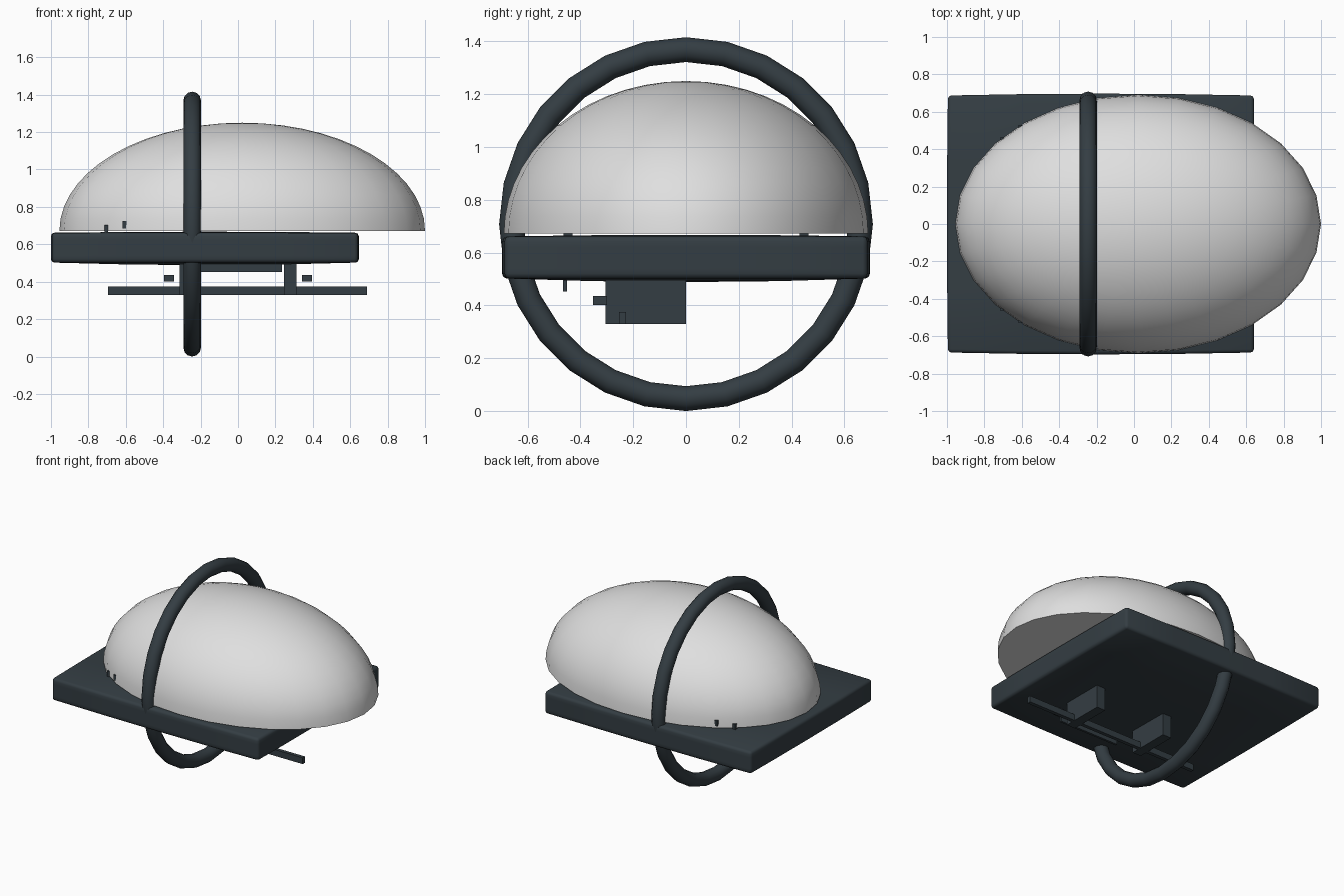
import bpy, bmesh, math

if "Cube" in bpy.data.objects:
    bpy.data.objects.remove(bpy.data.objects["Cube"])


def material(name, rgb):
    m = bpy.data.materials.new(name)
    m.diffuse_color = (*rgb, 1)
    m.use_nodes = True
    m.node_tree.nodes["Principled BSDF"].inputs["Base Color"].default_value = m.diffuse_color
    return m


PALE = material("pale grey", (0.74, 0.74, 0.74))
DARK = material("dark slate", (0.034, 0.047, 0.056))


def finish(name, bm, mat, smooth_angle=None):
    bmesh.ops.recalc_face_normals(bm, faces=bm.faces)
    mesh = bpy.data.meshes.new(name)
    bm.to_mesh(mesh)
    bm.free()
    ob = bpy.data.objects.new(name, mesh)
    bpy.context.collection.objects.link(ob)
    mesh.materials.append(mat)
    if smooth_angle:
        bpy.ops.object.select_all(action='DESELECT')
        bpy.context.view_layer.objects.active = ob
        ob.select_set(True)
        bpy.ops.object.shade_smooth_by_angle(angle=math.radians(smooth_angle))
    return ob


def box(name, x0, x1, y0, y1, z0, z1):
    bm = bmesh.new()
    bmesh.ops.create_cube(bm, size=1)
    for v in bm.verts:
        v.co.x = (x0 + x1) / 2 + v.co.x * (x1 - x0)
        v.co.y = (y0 + y1) / 2 + v.co.y * (y1 - y0)
        v.co.z = (z0 + z1) / 2 + v.co.z * (z1 - z0)
    return finish(name, bm, DARK)


# Half-ellipsoid dome with flat underside
bm = bmesh.new()
bmesh.ops.create_uvsphere(bm, u_segments=28, v_segments=28, radius=1)
bmesh.ops.delete(bm, geom=[v for v in bm.verts if v.co.z < -0.01], context='VERTS')
bmesh.ops.contextual_create(bm, geom=[e for e in bm.edges if e.is_boundary])
for v in bm.verts:
    v.co = (0.0225 + 0.9775 * v.co.x, 0.69 * v.co.y, 0.672 + 0.578 * v.co.z)
finish("dome", bm, PALE, 50)

# Base slab, very slightly bulged, with softened edges
bm = bmesh.new()
bmesh.ops.create_cube(bm, size=2)
bmesh.ops.subdivide_edges(bm, edges=bm.edges[:], cuts=3, use_grid_fill=True)
for v in bm.verts:
    x, y, z = v.co
    drop = 0.006 if z > 0 else 0.014
    v.co.x = -0.177 + x * (0.823 - 0.005 * y * y)
    v.co.y = y * (0.697 - 0.01 * x * x)
    v.co.z = 0.58 + z * (0.0875 - drop * max(x * x, y * y)) + (-0.004 if z < 0 else 0)
base = finish("base_slab", bm, DARK)
for p in base.data.polygons:
    p.use_smooth = True
bevel = base.modifiers.new("soft_edges", 'BEVEL')
bevel.width = 0.018
bevel.segments = 2
bevel.limit_method = 'ANGLE'
bevel.angle_limit = math.radians(40)

# Upright ring around the dome
bpy.ops.mesh.primitive_torus_add(
    major_radius=0.661, minor_radius=0.047, major_segments=28, minor_segments=12,
    location=(-0.245, 0, 0.708), rotation=(0, math.pi / 2, 0))
ring = bpy.context.object
ring.name = "ring"
ring.data.materials.append(DARK)
bpy.ops.object.shade_smooth()

# Underside fittings
box("lower_rail", -0.695, 0.69, -0.253, -0.227, 0.33, 0.375)
box("hanging_plate", -0.235, 0.235, -0.466, -0.45, 0.452, 0.52)
for side, s in (("left", -1), ("right", 1)):
    a, b = sorted((s * 0.245, s * 0.313))
    box(side + "_bracket", a, b, -0.305, 0, 0.33, 0.52)
    a, b = sorted((s * 0.343, s * 0.395))
    box(side + "_stub", a, b, -0.352, -0.3, 0.402, 0.435)

# Tiny studs poking out of the dome near its narrow end
for side, s in (("front", -1), ("back", 1)):
    for i, (x, y, z0, z1) in enumerate(((-0.705, 0.46, 0.66, 0.702), (-0.607, 0.525, 0.685, 0.725))):
        a, b = sorted((s * (y - 0.03), s * (y + 0.004)))
        box(f"{side}_stud_{i + 1}", x - 0.01, x + 0.01, a, b, z0, z1)
